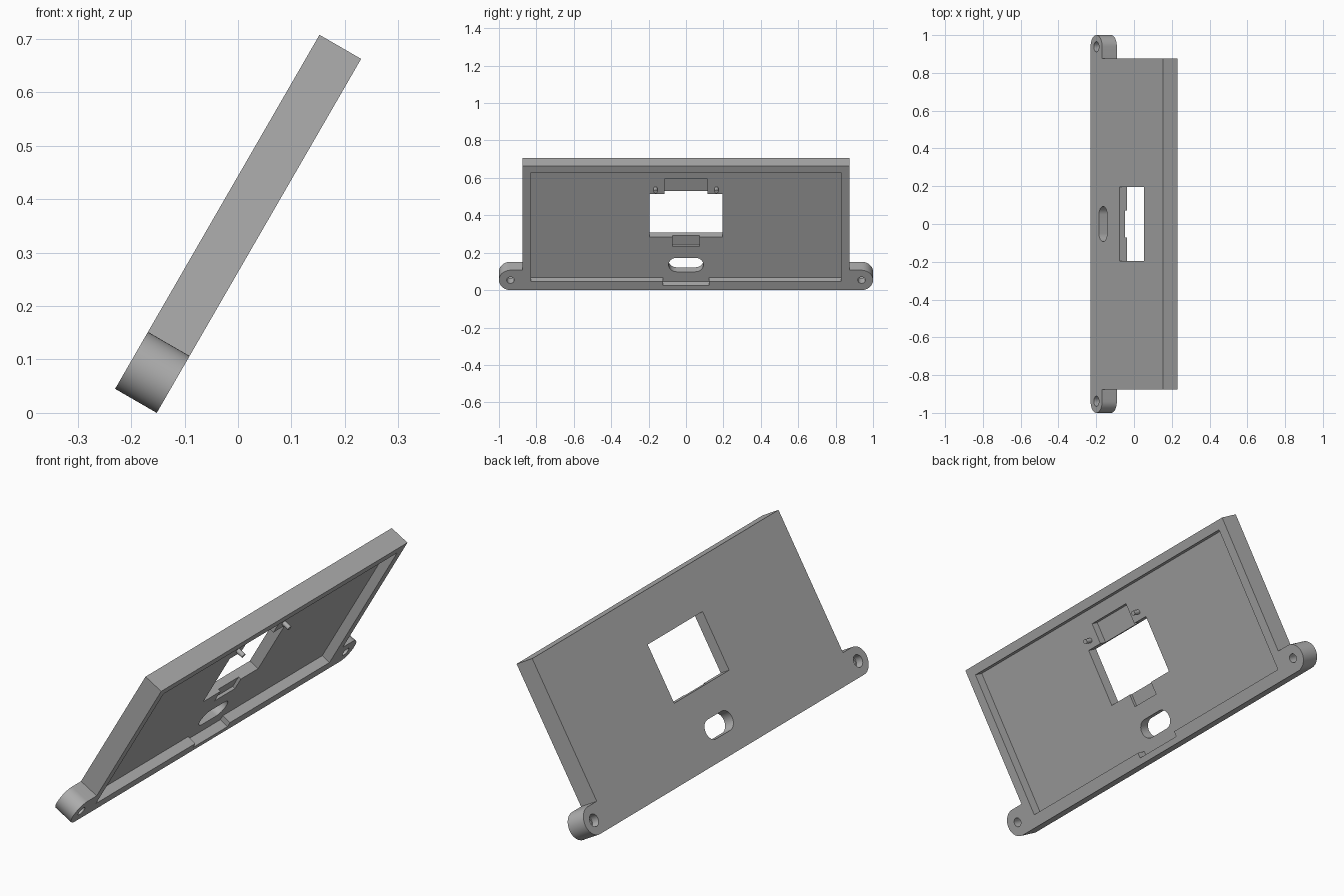
import bpy, bmesh, math
from mathutils import Matrix

if "Cube" in bpy.data.objects:
    bpy.data.objects.remove(bpy.data.objects["Cube"])

# Panel frame: local x = world y, local y = up the 60 degree slope, local z = toward open side
S, C = math.sin(math.radians(60)), math.cos(math.radians(60))
FRAME = Matrix(((0, C, S, -0.23), (1, 0, 0, 0), (0, S, -C, 0.045), (0, 0, 0, 1)))
L, T, FLOOR, EAR = 0.765, 0.09, 0.048, 0.0615

gray = bpy.data.materials.new("plain gray")
gray.diffuse_color = (0.43, 0.43, 0.43, 1)
gray.use_nodes = True
gray.node_tree.nodes["Principled BSDF"].inputs["Base Color"].default_value = gray.diffuse_color


def prism(name, pts, w0, w1):
    """Extrude a closed profile between two depths of the panel."""
    bm = bmesh.new()
    f = bm.faces.new([bm.verts.new((x, y, w0)) for x, y in pts])
    r = bmesh.ops.extrude_face_region(bm, geom=[f])
    bmesh.ops.translate(bm, vec=(0, 0, w1 - w0),
                        verts=[v for v in r["geom"] if isinstance(v, bmesh.types.BMVert)])
    bmesh.ops.recalc_face_normals(bm, faces=bm.faces[:])
    me = bpy.data.meshes.new(name)
    bm.to_mesh(me)
    bm.free()
    me.materials.append(gray)
    ob = bpy.data.objects.new(name, me)
    bpy.context.collection.objects.link(ob)
    ob.matrix_world = FRAME
    return ob


def arc(cx, cy, r, a0, a1, n):
    return [(cx + r * math.cos(math.radians(a0 + (a1 - a0) * i / n)),
             cy + r * math.sin(math.radians(a0 + (a1 - a0) * i / n))) for i in range(n + 1)]


def circle(cx, cy, r, n=32):
    return arc(cx, cy, r, 0, 360, n)[:-1]


def rect(x0, x1, y0, y1):
    return [(x0, y0), (x1, y0), (x1, y1), (x0, y1)]


# Outline with rounded mounting ears at the lower corners
half = arc(1 - EAR, EAR, EAR, -90, 90, 24) + [(0.875, 2 * EAR), (0.875, L)]
panel = prism("panel_frame", half + [(-x, y) for x, y in reversed(half)], 0, T)

# Shallow tray with a cable notch in the lower rim
tray = [(-0.83, 0.0525), (-0.123, 0.0525), (-0.123, 0.028), (0.123, 0.028),
        (0.123, 0.0525), (0.83, 0.0525), (0.83, 0.725), (-0.83, 0.725)]
slot = arc(0.05, 0.132, 0.043, -90, 90, 20) + arc(-0.05, 0.132, 0.043, 90, 270, 20)
cutters = [
    prism("tray_cutter", tray, FLOOR, 0.2),
    prism("window_cutter", rect(-0.195, 0.195, 0.304, 0.568), -0.1, 0.2),
    prism("slot_cutter", slot, -0.1, 0.2),
    prism("upper_recess_cutter", rect(-0.115, 0.115, 0.5, 0.663), 0.014, 0.2),
    prism("lower_recess_cutter", rect(-0.072, 0.072, 0.246, 0.4), 0.035, 0.2),
]
# Stepped screw holes in the ears
for s in (-1, 1):
    cutters.append(prism("screw_hole_cutter", circle(s * (1 - EAR), EAR, 0.02), -0.1, 0.2))
    cutters.append(prism("screw_head_cutter", circle(s * (1 - EAR), EAR, 0.027), -0.1, 0.035))

for c in cutters:
    c.hide_render = True
    m = panel.modifiers.new("cut", 'BOOLEAN')
    m.operation, m.solver, m.object = 'DIFFERENCE', 'EXACT', c

bpy.context.view_layer.update()
dg = bpy.context.evaluated_depsgraph_get()
mesh = bpy.data.meshes.new_from_object(panel.evaluated_get(dg))
panel.modifiers.clear()
panel.data = mesh
for c in cutters:
    bpy.data.objects.remove(c)

# Locating pegs above the window
parts = [panel]
for s, side in ((-1, "left"), (1, "right")):
    parts.append(prism(side + "_peg", circle(s * 0.163, 0.603, 0.0105, 20), FLOOR - 0.01, FLOOR + 0.034))

for ob in parts:
    bpy.ops.object.select_all(action='DESELECT')
    ob.select_set(True)
    bpy.context.view_layer.objects.active = ob
    bpy.ops.object.shade_smooth_by_angle(angle=math.radians(30))
